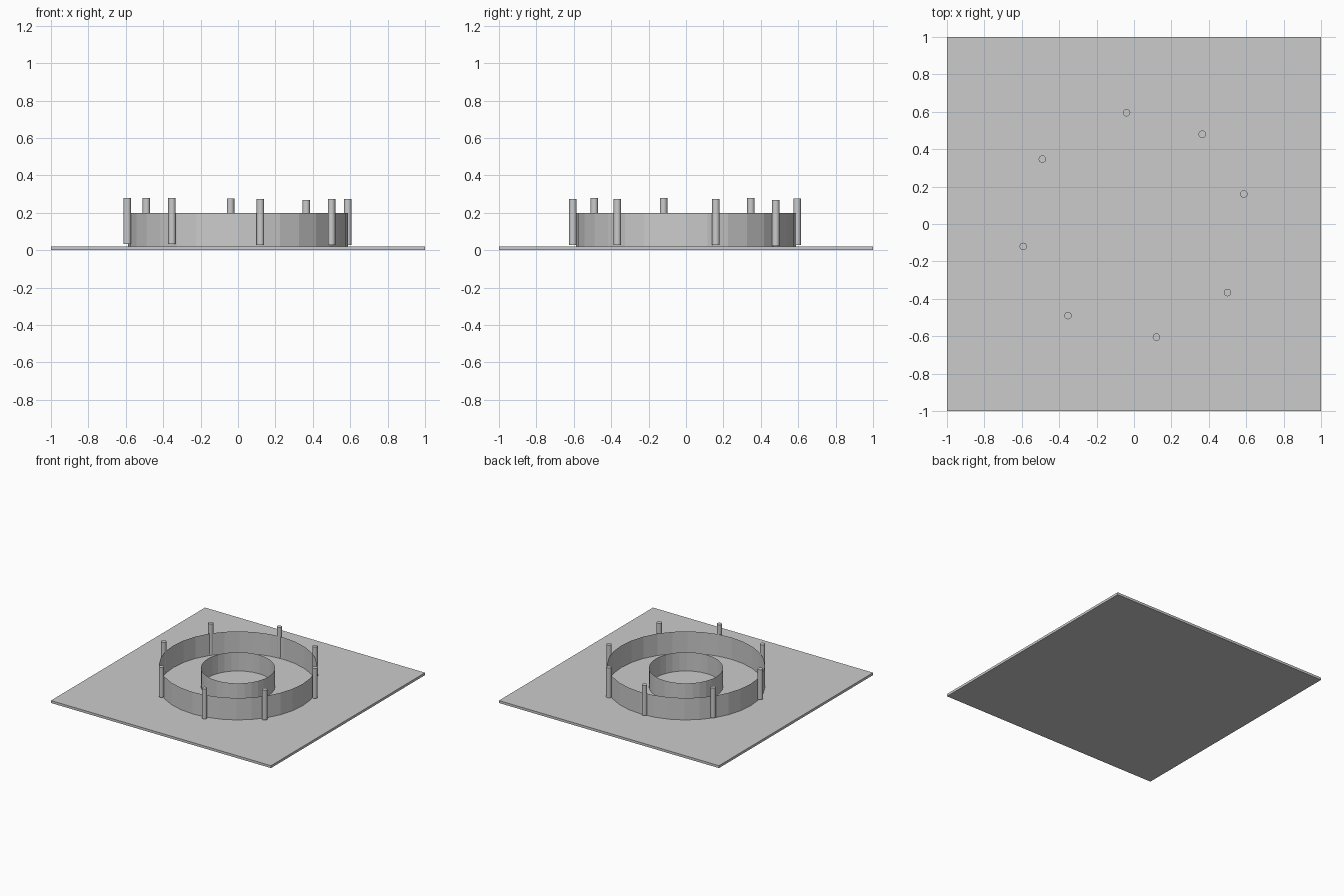
import bpy
import bmesh
from mathutils import Matrix

cube = bpy.data.objects.get("Cube")
if cube:
    bpy.data.objects.remove(cube, do_unlink=True)

grey = bpy.data.materials.new("plain grey")
grey.use_nodes = True
colour = (0.6, 0.6, 0.6, 1)
grey.diffuse_color = colour
grey.node_tree.nodes["Principled BSDF"].inputs["Base Color"].default_value = colour


def add_part(name, bm):
    mesh = bpy.data.meshes.new(name)
    bm.to_mesh(mesh)
    bm.free()
    mesh.materials.append(grey)
    obj = bpy.data.objects.new(name, mesh)
    bpy.context.collection.objects.link(obj)
    return obj


def cylinder(name, x, y, radius, bottom, top, sides, capped):
    bm = bmesh.new()
    bmesh.ops.create_cone(bm, cap_ends=capped, segments=sides,
                          radius1=radius, radius2=radius, depth=top - bottom,
                          matrix=Matrix.Translation((x, y, (top + bottom) / 2)))
    return add_part(name, bm)


# Square base plate
PLATE = 0.02
bm = bmesh.new()
bmesh.ops.create_cube(bm, size=1, matrix=Matrix.Translation((0, 0, PLATE / 2))
                      @ Matrix.Diagonal((2, 2, PLATE, 1)))
add_part("base_plate", bm)

# Thin open walls standing on the plate
cylinder("outer_ring", 0, 0, 0.588, PLATE, 0.2, 32, False)
cylinder("inner_ring", 0, 0, 0.276, PLATE, 0.175, 32, False)

# Slightly uneven posts around the outer wall: x, y, top
posts = [(-0.04, 0.595, 0.275), (0.365, 0.48, 0.268), (0.587, 0.16, 0.273),
         (0.5, -0.367, 0.273), (0.12, -0.605, 0.273), (-0.353, -0.49, 0.279),
         (-0.592, -0.12, 0.28), (-0.49, 0.347, 0.28)]
for i, (x, y, top) in enumerate(posts):
    post = cylinder(f"post_{i + 1}", x, y, 0.02, top - 0.246, top, 16, True)
    for face in post.data.polygons:
        face.use_smooth = abs(face.normal.z) < 0.5
    for edge in post.data.edges:
        a, b = (post.data.vertices[v].co.z for v in edge.vertices)
        edge.use_edge_sharp = abs(a - b) < 0.01
